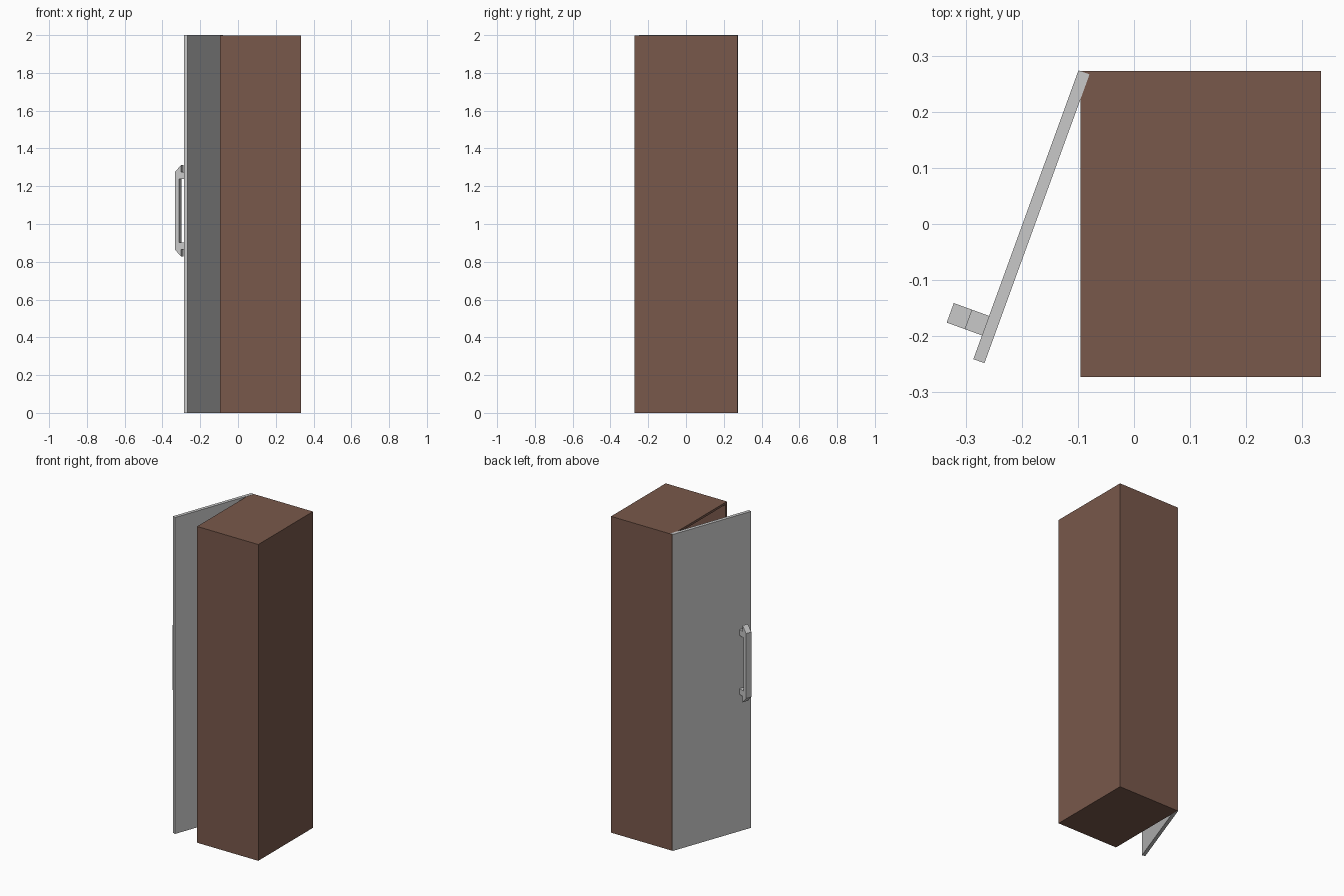
import bpy, bmesh, math
from mathutils import Matrix, Vector

if "Cube" in bpy.data.objects:
    bpy.data.objects.remove(bpy.data.objects["Cube"])


def material(name, rgb):
    m = bpy.data.materials.new(name)
    m.diffuse_color = (*rgb, 1)
    m.use_nodes = True
    m.node_tree.nodes["Principled BSDF"].inputs["Base Color"].default_value = m.diffuse_color
    return m


brown = material("brown", (0.19, 0.098, 0.07))
grey = material("light_grey", (0.58, 0.58, 0.58))


def finish(name, bm, mat):
    bmesh.ops.recalc_face_normals(bm, faces=bm.faces)
    me = bpy.data.meshes.new(name)
    bm.to_mesh(me)
    bm.free()
    me.materials.append(mat)
    ob = bpy.data.objects.new(name, me)
    bpy.context.collection.objects.link(ob)
    return ob


def box(lo, hi):
    bm = bmesh.new()
    bmesh.ops.create_cube(bm, size=1)
    lo, hi = Vector(lo), Vector(hi)
    for v in bm.verts:
        v.co = [lo[i] + (v.co[i] + 0.5) * (hi[i] - lo[i]) for i in range(3)]
    return bm


# Hollow cabinet body, open on the -x side behind the door
WALL = 0.02
bm = box((-0.095, -0.273, 0), (0.333, 0.273, 1.999))
bm.normal_update()
opening = min(bm.faces, key=lambda f: f.calc_center_median().x)
bmesh.ops.inset_region(bm, faces=[opening], thickness=WALL)
back = bmesh.ops.extrude_discrete_faces(bm, faces=[opening])["faces"][0]
bmesh.ops.translate(bm, verts=back.verts, vec=(0.428 - WALL, 0, 0))
me_normals = finish("cabinet_body", bm, brown)

# Door frame of reference: hinge corner, swung open by 20 degrees
hinge = Matrix.Translation((-0.099, 0.274, 0)) @ Matrix.Rotation(math.radians(-20), 4, 'Z')

# Door panel
door = finish("door", box((0, -0.548, 0), (0.021, 0, 2)), grey)
door.matrix_world = hinge

# Handle: bar with chamfered ends on two posts, one mirrored profile extruded across
half = [(0, 0.168), (0, 0.205), (-0.032, 0.205), (-0.032, 0.243), (-0.067, 0.205)]
inner = (-0.043, 0.168)
profile = [inner] + half + [(x, -z) for x, z in reversed(half)] + [(inner[0], -inner[1])]
bm = bmesh.new()
face = bm.faces.new([bm.verts.new((x, -0.503, 1.07 + z)) for x, z in profile])
side = bmesh.ops.extrude_face_region(bm, geom=[face])["geom"]
bmesh.ops.translate(bm, verts=[g for g in side if isinstance(g, bmesh.types.BMVert)],
                    vec=(0, 0.037, 0))
handle = finish("handle", bm, grey)
handle.matrix_world = hinge
